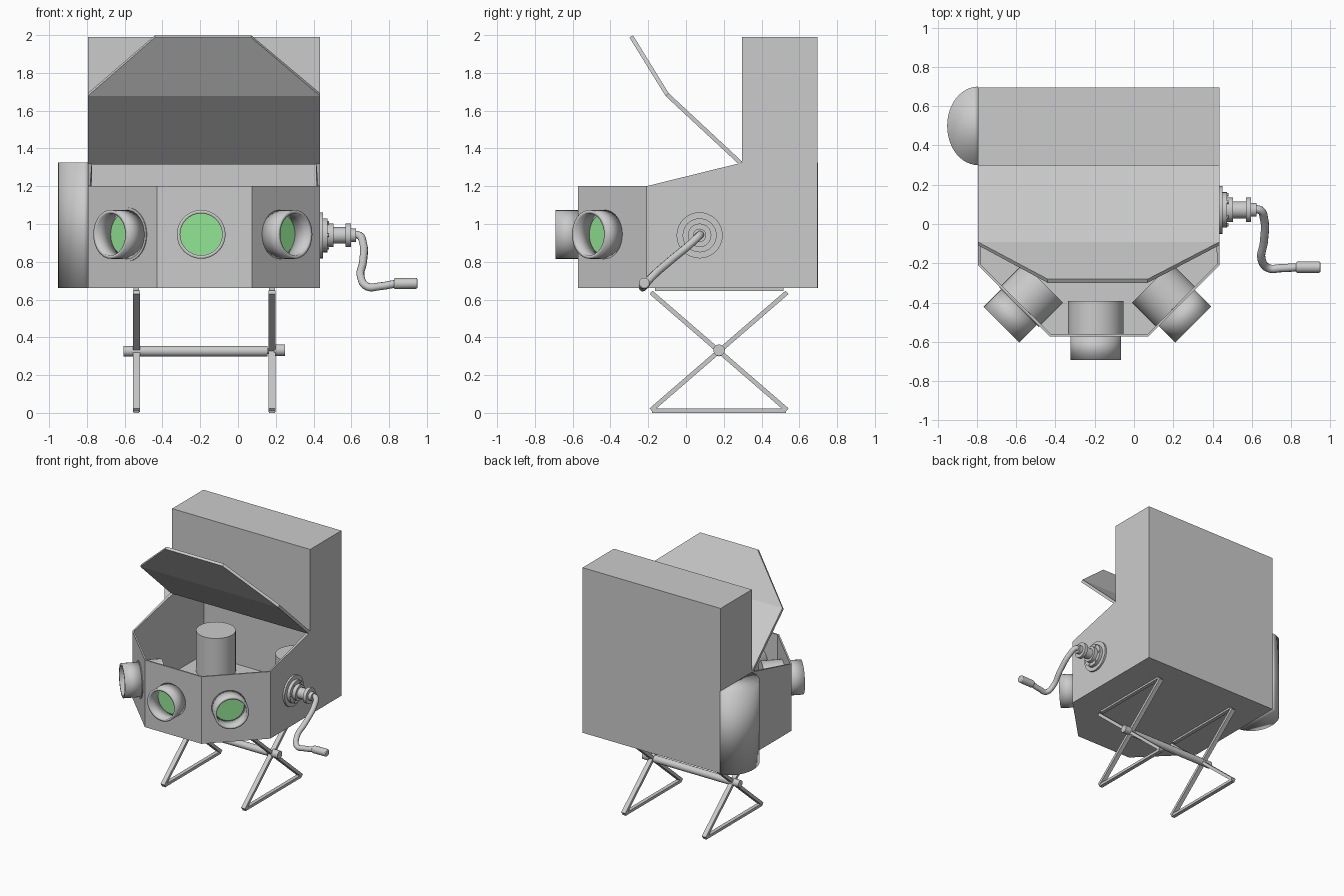
import bpy, bmesh, math
from mathutils import Vector

if "Cube" in bpy.data.objects:
    bpy.data.objects.remove(bpy.data.objects["Cube"], do_unlink=True)


def material(name, rgb):
    m = bpy.data.materials.new(name)
    m.use_nodes = True
    m.diffuse_color = (*rgb, 1)
    m.node_tree.nodes["Principled BSDF"].inputs["Base Color"].default_value = (*rgb, 1)
    return m


GREY = material("light_grey", (0.6, 0.6, 0.6))
GREEN = material("lens_green", (0.29, 0.79, 0.3))


def finish(ob, name, mat=GREY, smooth=None):
    ob.name = name
    ob.data.materials.clear()
    ob.data.materials.append(mat)
    bpy.ops.object.select_all(action="DESELECT")
    ob.select_set(True)
    bpy.context.view_layer.objects.active = ob
    if smooth:
        bpy.ops.object.shade_smooth_by_angle(angle=math.radians(smooth))
    return ob


def from_faces(name, verts, faces, thickness=0, offset=-1):
    me = bpy.data.meshes.new(name)
    me.from_pydata(verts, [], faces)
    bm = bmesh.new()
    bm.from_mesh(me)
    bmesh.ops.recalc_face_normals(bm, faces=bm.faces)
    bm.to_mesh(me)
    bm.free()
    ob = bpy.data.objects.new(name, me)
    bpy.context.collection.objects.link(ob)
    if thickness:
        mod = ob.modifiers.new("thickness", "SOLIDIFY")
        mod.thickness, mod.offset = thickness, offset
        mod.use_even_offset = True
    return finish(ob, name)


def rod(name, a, b, r, mat=GREY, sides=32, open_wall=0):
    """Round bar between two points; open_wall makes it a hollow pipe."""
    a, b = Vector(a), Vector(b)
    bpy.ops.mesh.primitive_cylinder_add(
        vertices=sides, radius=r, depth=(b - a).length, location=(a + b) / 2,
        rotation=(b - a).to_track_quat("Z", "Y").to_euler(),
        end_fill_type="NOTHING" if open_wall else "NGON")
    ob = finish(bpy.context.object, name, mat, 40)
    if open_wall:
        mod = ob.modifiers.new("wall", "SOLIDIFY")
        mod.thickness, mod.offset = open_wall, -1
    return ob


def bar(name, x, a, b, width, thick):
    """Square bar in a plane of constant x, between (y, z) points."""
    dy, dz = b[0] - a[0], b[1] - a[1]
    bpy.ops.mesh.primitive_cube_add(
        size=1, location=(x, (a[0] + b[0]) / 2, (a[1] + b[1]) / 2),
        rotation=(math.atan2(dz, dy), 0, 0))
    ob = bpy.context.object
    ob.scale = (width, math.hypot(dy, dz), thick)
    return finish(ob, name)


# Cabinet: tall back box open to a faceted front tray, thin walls
L, R, BACK, STEP = -0.795, 0.435, 0.695, 0.297
BASE, RIM, HINGE, TOP = 0.66, 1.2, 1.325, 1.99
plan = [(L, BACK), (R, BACK), (R, STEP), (R, -0.21), (0.075, -0.572),
        (-0.43, -0.572), (L, -0.21), (L, STEP)]
heights = [TOP, TOP, HINGE, RIM, RIM, RIM, RIM, HINGE]
verts = [(x, y, BASE) for x, y in plan]
verts += [(x, y, h) for (x, y), h in zip(plan, heights)]
verts += [(R, STEP, TOP), (L, STEP, TOP)]
walls = [(i, i + 1, i + 9, i + 8) for i in (0, 2, 3, 4, 5, 6)]
from_faces("cabinet", verts, walls + [
    tuple(range(8)), (1, 2, 10, 16, 9), (7, 0, 8, 17, 15),
    (8, 9, 16, 17), (10, 15, 17, 16)], 0.012)

# Raised folding lid, tapered at its tip
lid_rows = [(L, R, 0.29, 1.322), (L, R, -0.1, 1.685), (-0.44, 0.07, -0.29, 1.993)]
verts = [(x, y, z) for a, b, y, z in lid_rows for x in (a, b)]
from_faces("lid", verts, [(0, 1, 3, 2), (2, 3, 5, 4)], 0.022, 0)

# Rounded bulge on the left-hand side of the back box
n = 24
arc = [(L - 0.157 * math.sin(math.pi * i / n), 0.5 + 0.2 * math.cos(math.pi * i / n))
       for i in range(n + 1)]
verts = [(x, y, z) for z in (BASE, HINGE) for x, y in arc]
m = n + 1
bulge = from_faces("side_bulge", verts, [(i, i + 1, i + m + 1, i + m) for i in range(n)]
                   + [tuple(range(m)), tuple(range(m, 2 * m)), (0, n, n + m, m)])
bpy.ops.object.shade_smooth()

# Viewing ports: hollow outer pipe, green lens, wider housing inside the tray
s = math.sqrt(0.5)
for side, centre, direction in (
        ("front", (-0.195, -0.572), (0, -1)),
        ("left", (0.2175, -0.4275), (s, -s)),
        ("right", (-0.59, -0.4275), (-s, -s))):
    c, d = Vector((*centre, 0.945)), Vector((*direction, 0))
    rod(side + "_port_pipe", c - d * 0.01, c + d * 0.12, 0.129, open_wall=0.018)
    rod(side + "_port_lens", c + d * 0.002, c + d * 0.008, 0.112, GREEN)
    rod(side + "_port_housing", c - d * 0.18, c - d * 0.005, 0.142)

# Two drums standing inside the back box
for i, x in enumerate((-0.547, 0.16)):
    rod(f"drum_{i + 1}", (x, 0.5, BASE + 0.012), (x, 0.5, 1.0), 0.145)

# Stepped crank bearing on the side wall
CY, CZ = 0.072, 0.94
steps = [(0.43, 0.45, 0.122), (0.45, 0.475, 0.09), (0.475, 0.505, 0.062),
         (0.505, 0.57, 0.043), (0.57, 0.597, 0.062), (0.597, 0.625, 0.035)]
for i, (a, b, r) in enumerate(steps):
    rod(f"crank_bearing_{i + 1}", (a, CY, CZ), (b, CY, CZ), r)
for i in range(6):
    t = math.tau * i / 6
    y, z = CY + 0.077 * math.cos(t), CZ + 0.077 * math.sin(t)
    rod(f"bearing_bolt_{i + 1}", (0.47, y, z), (0.481, y, z), 0.009, sides=8)

# Bent crank arm and its grip
path = [(0.6, CY, CZ), (0.64, CY, CZ), (0.662, 0.03, 0.9), (0.662, -0.09, 0.8),
        (0.65, -0.18, 0.72), (0.685, -0.225, 0.668), (0.75, -0.225, 0.67),
        (0.84, -0.22, 0.685)]
curve = bpy.data.curves.new("crank_arm", "CURVE")
curve.dimensions = "3D"
curve.bevel_depth, curve.bevel_resolution, curve.resolution_u = 0.021, 3, 6
curve.use_fill_caps = True
spline = curve.splines.new("BEZIER")
spline.bezier_points.add(len(path) - 1)
for point, co in zip(spline.bezier_points, path):
    point.co = co
    point.handle_left_type = point.handle_right_type = "AUTO"
arm = bpy.data.objects.new("crank_arm", curve)
bpy.context.collection.objects.link(arm)
finish(arm, "crank_arm")
bpy.ops.object.convert(target="MESH")
finish(bpy.context.object, "crank_arm", GREY, 50)
grip = rod("crank_grip", (0.825, -0.22, 0.684), (0.95, -0.22, 0.686), 0.029)
bevel = grip.modifiers.new("soft_ends", "BEVEL")
bevel.width, bevel.segments = 0.008, 2

# Folding stand: two crossed frames with top and bottom rails
for side, x in (("right", -0.538), ("left", 0.18)):
    bar(side + "_leg_rising", x, (-0.185, 0.015), (0.535, 0.638), 0.036, 0.024)
    bar(side + "_leg_falling", x, (-0.185, 0.638), (0.535, 0.015), 0.036, 0.024)
    bar(side + "_bottom_rail", x, (-0.18, 0.011), (0.53, 0.011), 0.03, 0.022)
    bar(side + "_top_rail", x, (-0.165, 0.653), (0.515, 0.653), 0.03, 0.016)
rod("stand_axle", (-0.607, 0.175, 0.327), (0.155, 0.175, 0.327), 0.028, sides=12)
rod("axle_pin", (0.15, 0.175, 0.327), (0.2, 0.175, 0.327), 0.014, sides=12)
rod("axle_knob", (0.19, 0.175, 0.332), (0.25, 0.175, 0.332), 0.031, sides=12)
